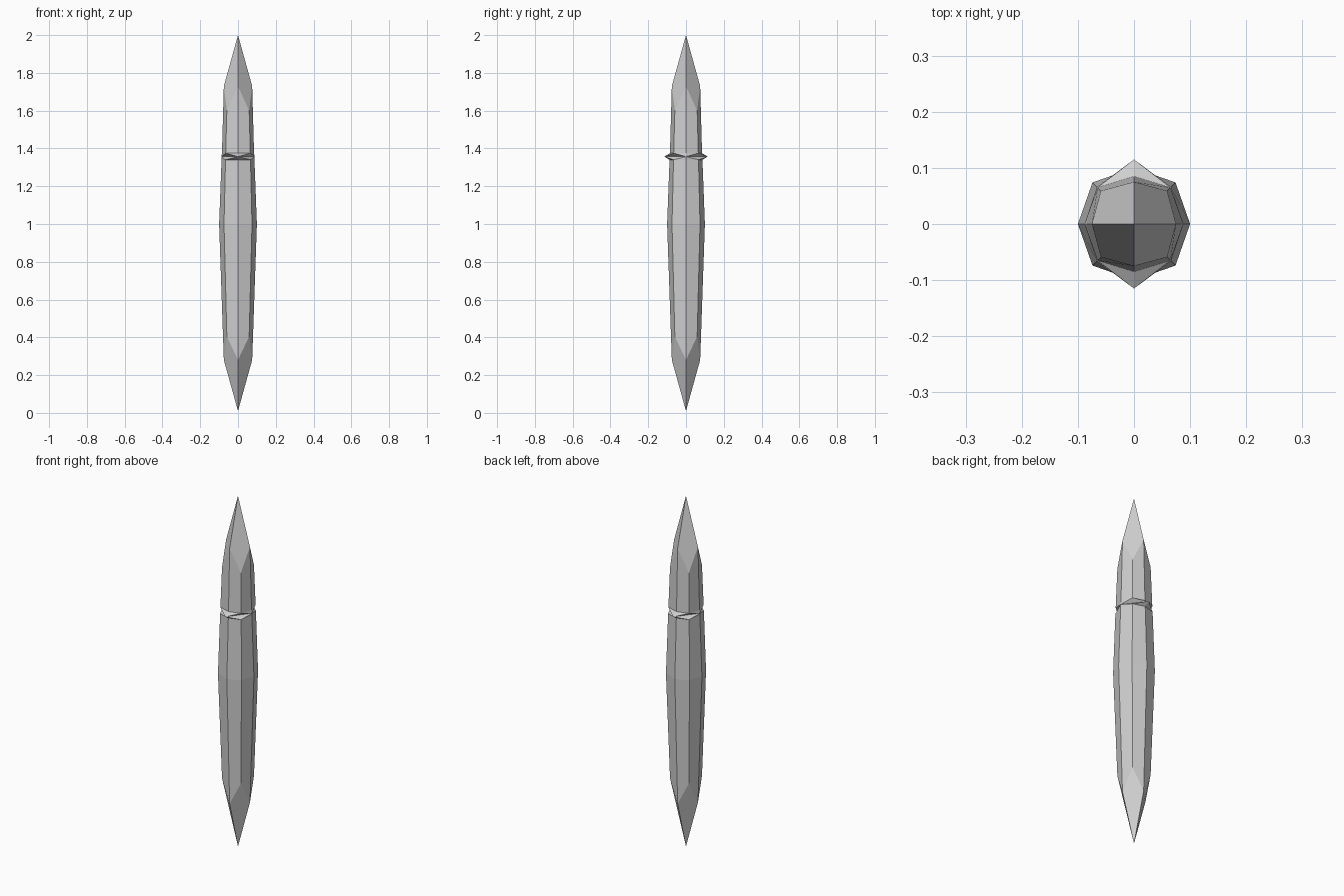
import bpy
import bmesh

cube = bpy.data.objects.get("Cube")
if cube:
    bpy.data.objects.remove(cube, do_unlink=True)

GREY = (0.62, 0.62, 0.62, 1.0)
stone = bpy.data.materials.new("pale grey stone")
stone.use_nodes = True
stone.diffuse_color = GREY
stone.node_tree.nodes["Principled BSDF"].inputs["Base Color"].default_value = GREY

DIRECTIONS = [(1, 0), (1, 1), (0, 1), (-1, 1), (-1, 0), (-1, -1), (0, -1), (1, -1)]


def ring(bm, axis, corner, axis_z, corner_z=None):
    """Eight points: even ones on the axes, odd ones on the diagonals."""
    corner_z = axis_z if corner_z is None else corner_z
    points = []
    for i, (dx, dy) in enumerate(DIRECTIONS):
        size, z = (corner, corner_z) if i % 2 else (axis, axis_z)
        points.append(bm.verts.new((dx * size, dy * size, z)))
    return points


def add_face(bm, verts, flip=False):
    bm.faces.new(verts[::-1] if flip else verts)


def loft(bm, low, high):
    for i in range(8):
        j = (i + 1) % 8
        add_face(bm, [low[i], low[j], high[j], high[i]])


def point_cap(bm, rim, z, flip=False):
    """Four kite faces that meet in a sharp tip."""
    tip = bm.verts.new((0, 0, z))
    for i in range(0, 8, 2):
        add_face(bm, [rim[i], rim[i + 1], rim[(i + 2) % 8], tip], flip)


def finish(bm, name):
    mesh = bpy.data.meshes.new(name)
    bm.to_mesh(mesh)
    bm.free()
    mesh.materials.append(stone)
    obj = bpy.data.objects.new(name, mesh)
    bpy.context.collection.objects.link(obj)


# Rims on either side of the collar: axis radius, corner offset, height
LOWER_RIM = (0.087, 0.066, 1.34)
UPPER_RIM = (0.085, 0.065, 1.375)

# Lower shaft with its pointed foot
bm = bmesh.new()
foot = ring(bm, 0.075, 0.059, 0.28, 0.405)
belly = ring(bm, 0.1, 0.074, 1.0)
point_cap(bm, foot, 0.01, flip=True)
loft(bm, foot, belly)
loft(bm, belly, ring(bm, *LOWER_RIM))
finish(bm, "lower_shaft")

# Upper shaft with its pointed head
bm = bmesh.new()
shoulder = ring(bm, 0.075, 0.059, 1.73, 1.6)
loft(bm, ring(bm, *UPPER_RIM), shoulder)
point_cap(bm, shoulder, 2.0)
finish(bm, "upper_shaft")

# Collar: a four-cornered waist, spiked front and back, notched on the diagonals
bm = bmesh.new()
waist = [bm.verts.new((dx * 0.088, dy * 0.115, 1.357)) for dx, dy in DIRECTIONS[::2]]
for rim_size, flip in ((LOWER_RIM, False), (UPPER_RIM, True)):
    rim = ring(bm, *rim_size)
    for k in range(4):
        i, here, following = 2 * k, waist[k], waist[(k + 1) % 4]
        add_face(bm, [rim[i - 1], rim[i], here], flip)
        add_face(bm, [rim[i], rim[i + 1], here], flip)
        add_face(bm, [rim[i + 1], following, here], flip)
finish(bm, "collar")
